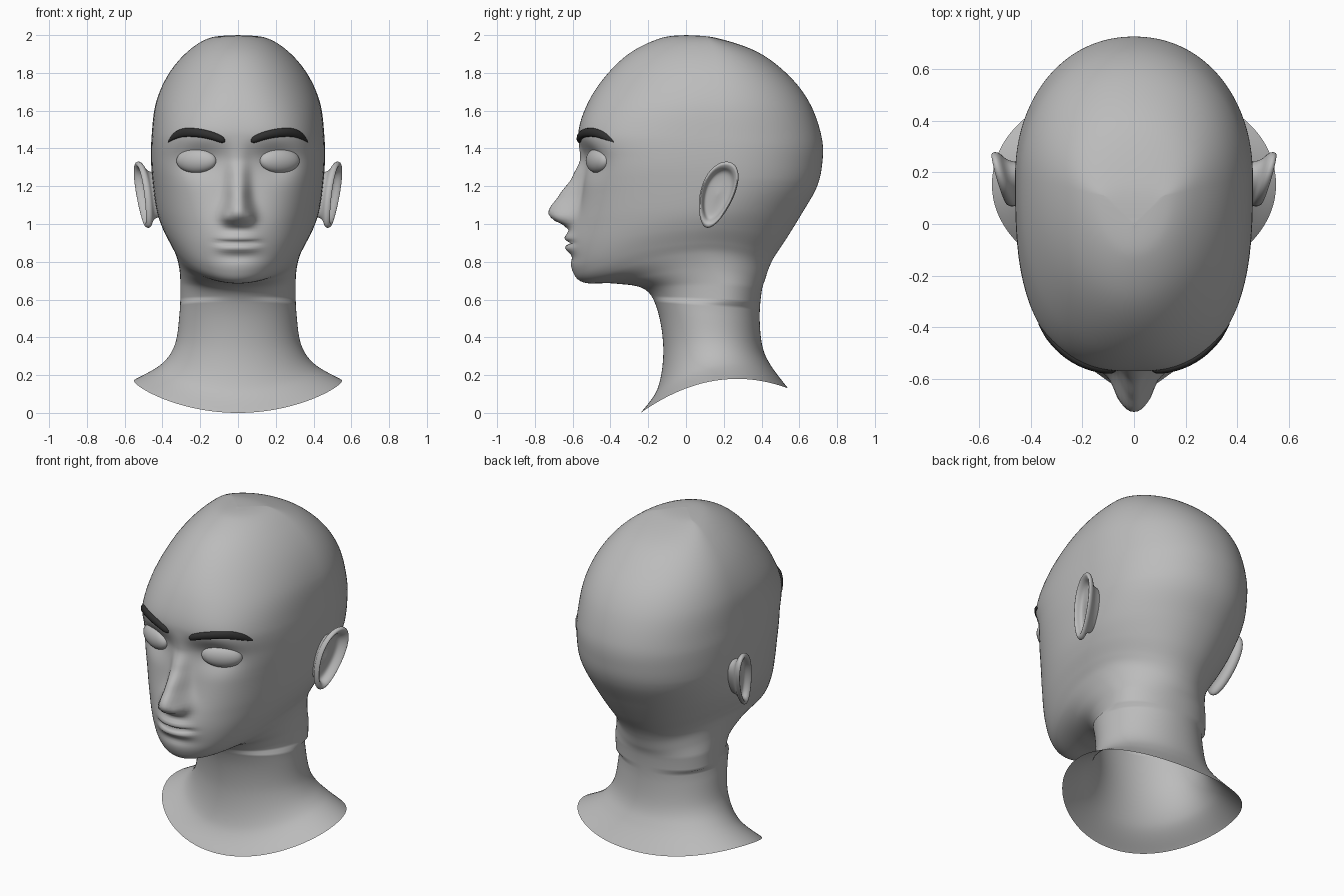
import bpy
import bmesh
from math import sin, cos, pi, exp, atan2
from mathutils import Vector
from mathutils.bvhtree import BVHTree

cube = bpy.data.objects.get("Cube")
if cube:
    bpy.data.objects.remove(cube)


def make_material(name, color):
    mat = bpy.data.materials.new(name)
    mat.use_nodes = True
    mat.diffuse_color = color
    mat.node_tree.nodes["Principled BSDF"].inputs["Base Color"].default_value = color
    return mat


grey = make_material("plain_grey", (0.5, 0.5, 0.5, 1))
charcoal = make_material("charcoal", (0.03, 0.03, 0.03, 1))


def loft(name, rings, mat, cap_start=False, cap_end=False, mirror=False):
    """Skin closed rings of points into one smooth object."""
    bm = bmesh.new()
    loops = [[bm.verts.new(p) for p in ring] for ring in rings]
    for a, b in zip(loops, loops[1:]):
        for i in range(len(a)):
            j = (i + 1) % len(a)
            bm.faces.new((a[i], a[j], b[j], b[i]))
    if cap_start:
        bm.faces.new(loops[0])
    if cap_end:
        bm.faces.new(loops[-1])
    bmesh.ops.remove_doubles(bm, verts=bm.verts, dist=0.0002)
    bmesh.ops.recalc_face_normals(bm, faces=bm.faces)
    for f in bm.faces:
        f.smooth = True
    mesh = bpy.data.meshes.new(name)
    bm.to_mesh(mesh)
    tree = BVHTree.FromBMesh(bm)
    bm.free()
    mesh.materials.append(mat)
    obj = bpy.data.objects.new(name, mesh)
    bpy.context.collection.objects.link(obj)
    if mirror:
        obj.modifiers.new("Mirror", "MIRROR").use_mirror_merge = False
    return tree


def catmull(keys, steps):
    """Smooth interpolation through rows of values."""
    pts = [keys[0]] + keys + [keys[-1]]
    out = []
    for p, q, r, s in zip(pts, pts[1:], pts[2:], pts[3:]):
        for k in range(steps):
            t = k / steps
            out.append([b + 0.5 * t * (c - a + t * (2*a - 5*b + 4*c - d + t * (3*(b - c) + d - a)))
                        for a, b, c, d in zip(p, q, r, s)])
    return out + [keys[-1]]


def gauss(v, centre, width):
    return exp(-((v - centre) / width) ** 2)


def lerp_table(table, v):
    for (a, fa), (b, fb) in zip(table, table[1:]):
        if a <= v <= b:
            t = (v - a) / (b - a)
            t = t * t * (3 - 2 * t) * 0.4 + t * 0.6
            return fa + (fb - fa) * t
    return 0


# Height of the nose ridge above the face, by z
NOSE = [(0.97, 0), (1.0, 0.05), (1.025, 0.115), (1.06, 0.15), (1.09, 0.148),
        (1.15, 0.118), (1.25, 0.06), (1.34, 0.022), (1.46, 0)]


def relief(x, z):
    """How far the face stands forward: nose, lips, chin and eye sockets."""
    x = abs(x)
    width = 0.055 + 0.022 * gauss(z, 1.03, 0.08)
    f = lerp_table(NOSE, z) * exp(-(x / width) ** 2.6)
    f += 0.022 * gauss(x, 0.062, 0.022) * gauss(z, 1.035, 0.028)
    f -= 0.045 * gauss(x, 0.21, 0.11) * gauss(z, 1.335, 0.085)
    f += 0.028 * gauss(x, 0, 0.13) * gauss(z, 0.94, 0.09)
    lips = 0.014 * gauss(z, 0.925, 0.02) + 0.016 * gauss(z, 0.872, 0.02)
    f += (lips - 0.024 * gauss(z, 0.9, 0.01)) * exp(-(x / 0.11) ** 4)
    f -= 0.012 * gauss(x, 0, 0.1) * gauss(z, 0.825, 0.025)
    return f


# Head and neck: front y, front z, back y, back z, half width, side z
PROFILE = [
    [0, 2, 0, 2, 0, 2],
    [-0.13, 1.985, 0.16, 1.985, 0.15, 1.985],
    [-0.29, 1.91, 0.38, 1.91, 0.27, 1.91],
    [-0.42, 1.79, 0.55, 1.78, 0.37, 1.79],
    [-0.52, 1.64, 0.66, 1.63, 0.435, 1.64],
    [-0.57, 1.48, 0.72, 1.45, 0.457, 1.47],
    [-0.54, 1.34, 0.72, 1.31, 0.46, 1.33],
    [-0.55, 1.18, 0.69, 1.19, 0.45, 1.2],
    [-0.59, 1.0, 0.61, 1.05, 0.43, 1.07],
    [-0.61, 0.86, 0.53, 0.92, 0.4, 0.98],
    [-0.6, 0.75, 0.47, 0.83, 0.36, 0.9],
    [-0.54, 0.69, 0.44, 0.77, 0.33, 0.84],
    [-0.38, 0.685, 0.42, 0.71, 0.31, 0.76],
    [-0.22, 0.655, 0.4, 0.64, 0.305, 0.66],
    [-0.15, 0.54, 0.39, 0.5, 0.31, 0.52],
    [-0.12, 0.33, 0.405, 0.35, 0.335, 0.36],
    [-0.15, 0.13, 0.45, 0.25, 0.41, 0.25],
    [-0.24, 0, 0.54, 0.13, 0.55, 0.17],
]
SEGMENTS = 128
rings = []
for fy, fz, by, bz, w, sz in catmull(PROFILE, 10):
    mid = min(0.18, (fy + by) / 2 + 0.1) if fz > 0.6 else (fy + by) / 2
    mid = max(fy, min(by, mid))
    ring = []
    for i in range(SEGMENTS):
        u = 2 * pi * i / SEGMENTS
        a = u - 0.2 * sin(2 * u)
        s, c = sin(a), cos(a)
        n = 2 + (0.9 * gauss(fz, 1.35, 0.3) if c > 0 else 0.1)
        r = (abs(s) ** n + abs(c) ** n) ** (-1 / n)
        s, c = s * r, c * r
        x = w * s
        y = mid + c * (fy - mid) if c > 0 else mid - c * (by - mid)
        z = sz + c * (fz - bz) / 2 + c * c * ((fz + bz) / 2 - sz)
        if y < -0.2 and z > 0.72:
            y -= relief(x, z)
        ring.append((x, y, z))
    rings.append(ring)
surface = loft("head_and_neck", rings, grey)


def face_y(x, z):
    hit = surface.ray_cast(Vector((x, -2, z)), Vector((0, 1, 0)))[0]
    return hit.y if hit else -0.4


# Eyes: flattened ellipsoids turned to follow the face
inner, outer = face_y(0.115, 1.335), face_y(0.325, 1.335)
turn = atan2(outer - inner, 0.21)
eye = []
for i in range(25):
    lat = pi * i / 24
    ring = []
    for k in range(24):
        b = 2 * pi * k / 24
        px, py, pz = -0.114 * cos(lat), 0.048 * sin(lat) * cos(b), 0.066 * sin(lat) * sin(b)
        ring.append((0.22 + px * cos(turn) - py * sin(turn),
                     (inner + outer) / 2 + px * sin(turn) + py * cos(turn), 1.335 + pz))
    eye.append(ring)
loft("eyes", eye, grey, mirror=True)

# Eyebrows: x, centre z, half thickness
BROW = [[0.07, 1.442, 0.008], [0.09, 1.45, 0.02], [0.15, 1.47, 0.022], [0.22, 1.483, 0.023],
        [0.29, 1.483, 0.023], [0.34, 1.464, 0.018], [0.37, 1.437, 0.005]]
brow = []
for x, z, h in catmull(BROW, 4):
    y = face_y(x, z)
    brow.append([(x, y - 0.8 * h * cos(k * pi / 6), z + h * sin(k * pi / 6)) for k in range(12)])
loft("eyebrows", brow, charcoal, True, True, mirror=True)

# Ears: outline scale and outward offset, from the root over the rim to the bowl
EAR = [[0.6, -0.1], [0.72, -0.02], [0.96, 0.01], [1.0, 0.028], [0.93, 0.04],
       [0.82, 0.03], [0.68, 0.002], [0.4, -0.004], [0, 0]]
ear = []
for scale, out in catmull(EAR, 4):
    ring = []
    for k in range(48):
        a = 2 * pi * k / 48
        dz = 0.175 * sin(a) * scale
        dy = (0.092 + 0.02 * sin(a)) * cos(a) * scale + 0.28 * dz
        ring.append((0.477 + out + 0.25 * dy + 0.08 * dz, 0.165 + dy, 1.155 + dz))
    ear.append(ring)
loft("ears", ear, grey, mirror=True)
